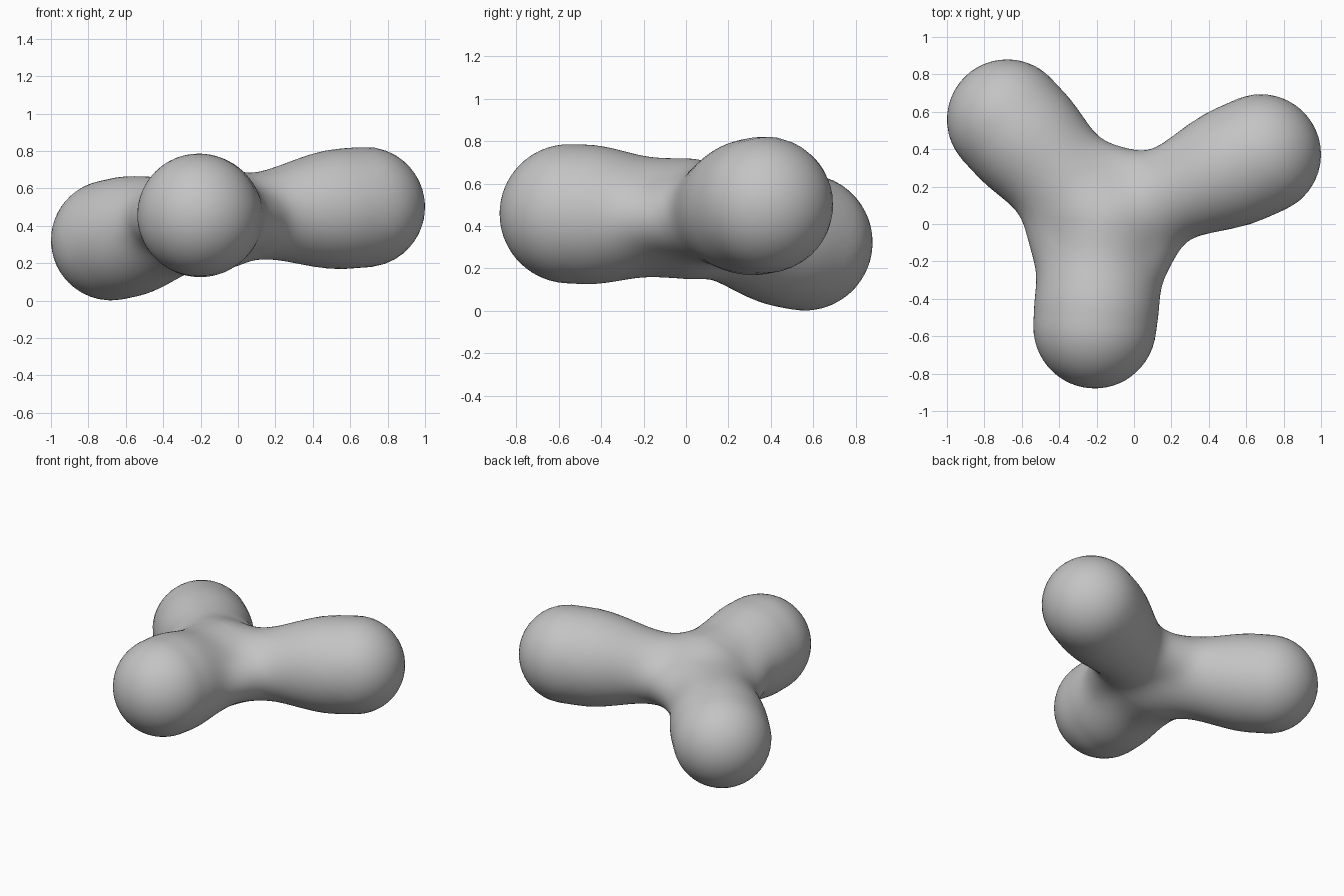
import bpy, bmesh, math
from mathutils import Vector

if "Cube" in bpy.data.objects:
    bpy.data.objects.remove(bpy.data.objects["Cube"])

# Layout: a flat hub joining three swelling arms
HUB = Vector((-0.16, 0.0, 0.435))
BLEND = 0.07
# Each arm: lobe centre, radius at the hub, radius at the lobe
LOBES = [((-0.678, 0.558, 0.323), 0.20, 0.322),   # back right
         ((0.678, 0.372, 0.50), 0.15, 0.322),     # back left
         ((-0.21, -0.552, 0.458), 0.23, 0.327)]   # front
ARMS = []
for tip, r_hub, r_tip in LOBES:
    axis = Vector(tip) - HUB
    ARMS.append((axis, axis.length_squared, r_hub, r_tip))


def field(p):
    """Smooth union of swelling arms and a rounded disc, p relative to HUB."""
    total = 0.0
    for axis, len2, r_hub, r_tip in ARMS:
        t = min(max(p.dot(axis) / len2, 0.0), 1.0)
        s = min(t * 1.15, 1.0)
        radius = r_hub + (r_tip - r_hub) * s * s * (3 - 2 * s)
        total += math.exp(((radius - (p - axis * t).length)) / BLEND)
    rim = max(math.hypot(p.x, p.y) - 0.29, 0.0)
    total += math.exp((0.10 - math.hypot(rim, p.z)) / BLEND)
    return -BLEND * math.log(total)


def surface_point(direction):
    """Find where a ray from the hub leaves the body."""
    low, high = 0.1, 1.4
    for _ in range(18):
        mid = (low + high) / 2
        if field(direction * mid) < 0:
            low = mid
        else:
            high = mid
    return HUB + direction * low


# Body: a fine sphere pushed out onto the blended form
bm = bmesh.new()
bmesh.ops.create_icosphere(bm, subdivisions=6, radius=1.0)
for v in bm.verts:
    v.co = surface_point(v.co.normalized())
for f in bm.faces:
    f.smooth = True
mesh = bpy.data.meshes.new("three_lobed_body")
bm.to_mesh(mesh)
bm.free()

body = bpy.data.objects.new("three_lobed_body", mesh)
bpy.context.collection.objects.link(body)

# Material
grey = bpy.data.materials.new("light_grey")
grey.use_nodes = True
colour = (0.55, 0.55, 0.55, 1.0)
grey.diffuse_color = colour
grey.node_tree.nodes["Principled BSDF"].inputs["Base Color"].default_value = colour
mesh.materials.append(grey)
